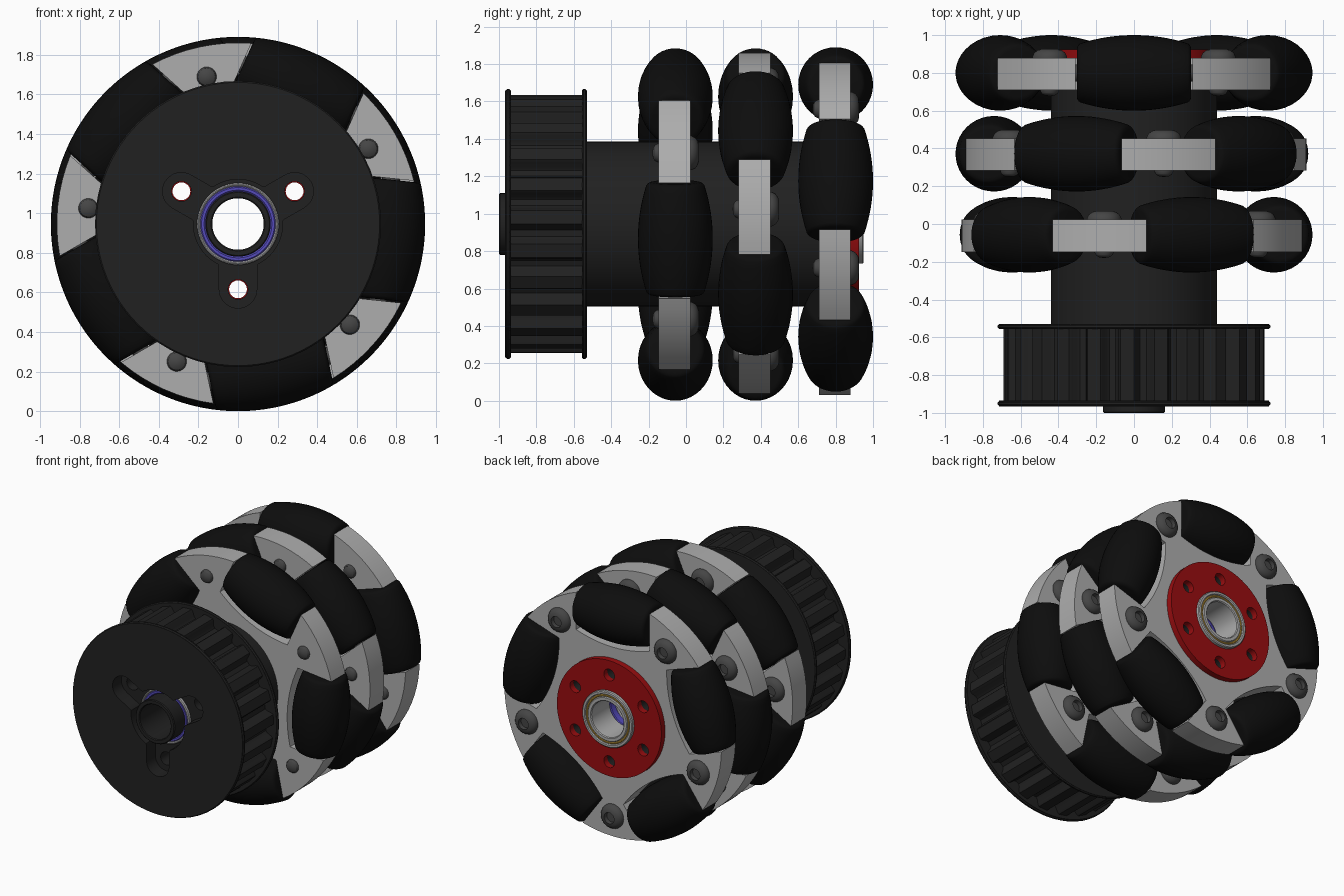
import bpy, bmesh
from math import sin, cos, pi, radians, sqrt, atan2
from mathutils import Matrix

if "Cube" in bpy.data.objects:
    bpy.data.objects.remove(bpy.data.objects["Cube"])

R = 0.945            # wheel radius, also axle height
AXLE_D = 0.745       # distance of roller axles from the centre


def mat(name, r, g, b):
    m = bpy.data.materials.new(name)
    m.diffuse_color = (r, g, b, 1)
    m.use_nodes = True
    m.node_tree.nodes["Principled BSDF"].inputs["Base Color"].default_value = m.diffuse_color
    return m


RUBBER = mat("rubber", .004, .004, .004)
DARK = mat("dark_plastic", .015, .015, .015)
STEEL = mat("dark_steel", .06, .06, .06)
SILVER = mat("silver", .42, .42, .42)
RED = mat("red", .32, .004, .005)
BLUE = mat("blue", .09, .07, .5)
GOLD = mat("gold", .6, .36, .05)


def add(name, mesh, matrix):
    ob = bpy.data.objects.new(name, mesh)
    bpy.context.collection.objects.link(ob)
    ob.matrix_world = matrix
    return ob


def circle(r, n=64, cx=0, cy=0):
    return [(cx + r * cos(2 * pi * i / n), cy + r * sin(2 * pi * i / n)) for i in range(n)]


def slab_mesh(name, outlines, y0, y1, material):
    """Outline with holes in the x-z plane, extruded from y0 to y1."""
    cu = bpy.data.curves.new(name, 'CURVE')
    cu.dimensions, cu.fill_mode = '2D', 'BOTH'
    cu.extrude = (y1 - y0) / 2
    for pts in outlines:
        s = cu.splines.new('POLY')
        s.points.add(len(pts) - 1)
        for p, (x, y) in zip(s.points, pts):
            p.co = (x, y, 0, 1)
        s.use_cyclic_u = True
    tmp = add(name + "_tmp", cu, Matrix())
    dg = bpy.context.evaluated_depsgraph_get()
    me = bpy.data.meshes.new_from_object(tmp.evaluated_get(dg))
    bpy.data.objects.remove(tmp)
    bm = bmesh.new()
    bm.from_mesh(me)
    bmesh.ops.remove_doubles(bm, verts=bm.verts, dist=1e-4)
    bm.transform(Matrix.Translation((0, (y0 + y1) / 2, 0)) @ Matrix.Rotation(pi / 2, 4, 'X'))
    bmesh.ops.recalc_face_normals(bm, faces=bm.faces)
    bm.to_mesh(me)
    bm.free()
    me.materials.clear()
    me.materials.append(material)
    return me


def lathe_mesh(name, prof, material, steps=32, closed=False):
    """Profile of (radius, y) points spun about the y axis."""
    bm = bmesh.new()
    vs = [bm.verts.new((r, y, 0)) for r, y in prof]
    es = [bm.edges.new(p) for p in zip(vs, vs[1:])]
    if closed:
        es.append(bm.edges.new((vs[-1], vs[0])))
    bmesh.ops.spin(bm, geom=vs + es, cent=(0, 0, 0), axis=(0, 1, 0),
                   angle=2 * pi, steps=steps, use_duplicate=False)
    bmesh.ops.remove_doubles(bm, verts=bm.verts, dist=1e-4)
    bmesh.ops.recalc_face_normals(bm, faces=bm.faces)
    me = bpy.data.meshes.new(name)
    bm.to_mesh(me)
    bm.free()
    me.materials.append(material)
    return me


UP = Matrix.Translation((0, 0, R))


def slab(name, outlines, y0, y1, material):
    return add(name, slab_mesh(name, outlines, y0, y1, material), UP)


def ring(name, r0, r1, y0, y1, material, c=.006):
    prof = [(r0, y0 + c), (r0 + c, y0), (r1 - c, y0), (r1, y0 + c),
            (r1, y1 - c), (r1 - c, y1), (r0 + c, y1), (r0, y1 - c)]
    return add(name, lathe_mesh(name, prof, material, 64, True), UP)


def holes(count, r, dist=.33):
    return [circle(r, 24, dist * cos(pi / 6 + 2 * pi * k / count),
                   dist * sin(pi / 6 + 2 * pi * k / count)) for k in range(count)]


# toothed pulley: rounded grooves, 24 teeth
teeth = []
for k in range(24):
    for f, r in ((0, .69), (.4, .69), (.46, .675), (.52, .642), (.6, .628),
                 (.8, .628), (.88, .642), (.94, .675)):
        a = 2 * pi * (k + f) / 24
        teeth.append((r * cos(a), r * sin(a)))

# three-lobed recess in the pulley face
lobes = []
c, w = .33, .095
for i in range(180):
    a = 2 * pi * i / 180
    d = abs((a - pi / 6 + pi / 3) % (2 * pi / 3) - pi / 3)
    if d <= atan2(w, c):
        r = c * cos(d) + sqrt(w * w - (c * sin(d)) ** 2)
    else:
        r = max(w / sin(d), .225)
    lobes.append((r * cos(a), r * sin(a)))

slab("pulley_front_flange", [circle(.715, 96), lobes], -.967, -.935, DARK)
ring("pulley_front_rim", .68, .722, -.964, -.938, DARK, .008)
slab("pulley_recess_section", [teeth, lobes], -.935, -.86, DARK)
slab("pulley_body", [teeth, circle(.205)] + holes(3, .05), -.86, -.55, DARK)
slab("pulley_back_flange", [circle(.715, 96), circle(.205)] + holes(3, .05), -.557, -.53, DARK)
ring("pulley_back_rim", .68, .722, -.556, -.53, DARK, .008)

# central hub, end plate and bearings
slab("hub_tube", [circle(.44, 96), circle(.205)] + holes(6, .05), -.53, .88, DARK)
slab("red_end_plate", [circle(.44, 96), circle(.205)] + holes(6, .045), .88, .925, RED)
ring("front_sleeve", .13, .165, -1, -.5, DARK)
ring("front_bearing_seal", .165, .19, -.88, -.6, BLUE)
ring("front_bearing_race", .19, .207, -.885, -.6, SILVER)
ring("back_bearing_race", .185, .212, .7, .95, SILVER)
ring("back_bearing_seal", .167, .186, .72, .943, GOLD)
ring("back_bearing_sleeve", .135, .168, .72, .948, SILVER)
ring("inner_bearing_seal", .15, .2, .64, .7, BLUE)
ring("inner_spacer", .16, .2, -.5, .64, SILVER)

# roller whose barrel follows the wheel circle
ts = [-.285 + .57 * i / 16 for i in range(17)]
barrel = [(sqrt(R * R - t * t) - AXLE_D, t) for t in ts]
roller_prof = ([(0, -.303), (.125, -.303), (.14, -.3), (.15, -.293)] + barrel
               + [(.15, .293), (.14, .3), (.125, .303), (0, .303)])
roller = lathe_mesh("roller", roller_prof, RUBBER, 40)
pin = lathe_mesh("roller_pin", [(0, -.34), (.045, -.34), (.045, .34), (0, .34)], STEEL, 20)

# spider plate: five flared spokes with roller pockets between them
spider_pts = []
for k in range(5):
    a = radians(36 + 72 * k)                     # pocket centre
    pocket = [(sqrt(.915 ** 2 - .31 ** 2), -.31)]
    for i in range(13):
        t = -.31 + .62 * i / 12
        pocket.append((2 * AXLE_D - sqrt(R * R - t * t) - .02, t))
    pocket.append((pocket[0][0], .31))
    spider_pts += [(p * cos(a) - t * sin(a), p * sin(a) + t * cos(a)) for p, t in pocket]
    h = 36 - 19.8
    for i in range(1, 8):                        # outer arc of the spoke
        b = a + radians(36 - h + 2 * h * i / 8)
        spider_pts.append((.915 * cos(b), .915 * sin(b)))
spider = slab_mesh("spider_plate", [spider_pts, circle(.43)], -.085, .085, SILVER)

# bolt: small domed tip in front, socketed button head behind
tip = lathe_mesh("bolt_tip", [(.05, -.08), (.05, -.09), (.042, -.105), (.025, -.115), (0, -.118)],
                 STEEL, 24)
head = lathe_mesh("bolt_head", [(.092, .08), (.092, .092), (.082, .112), (.062, .126), (.042, .131),
                                (.04, .1), (0, .1)], STEEL, 24)

# three staggered omni wheels
for n, (y, start) in enumerate(((-.057, 30), (.372, 6), (.8, -18)), 1):
    base = Matrix.Translation((0, y - .005, R))

    def turn(deg):
        return base @ Matrix.Rotation(-radians(deg), 4, 'Y')
    add(f"spider_plate_{n}", spider, turn(start))
    for k in range(5):
        a = start + 72 * k
        at_bolt = turn(a) @ Matrix.Translation((.76, 0, 0))
        add(f"bolt_tip_{n}_{k}", tip, at_bolt)
        add(f"bolt_head_{n}_{k}", head, at_bolt)
        at_roller = (Matrix.Translation((0, .005, 0)) @ turn(a + 36)
                     @ Matrix.Translation((AXLE_D, 0, 0)) @ Matrix.Rotation(pi / 2, 4, 'X'))
        add(f"roller_{n}_{k}", roller, at_roller)
        add(f"roller_pin_{n}_{k}", pin, at_roller)

# smooth shading with sharp edges kept
bpy.context.view_layer.update()
for ob in bpy.context.collection.objects:
    ob.select_set(True)
    bpy.context.view_layer.objects.active = ob
bpy.ops.object.shade_smooth_by_angle(angle=radians(30))
